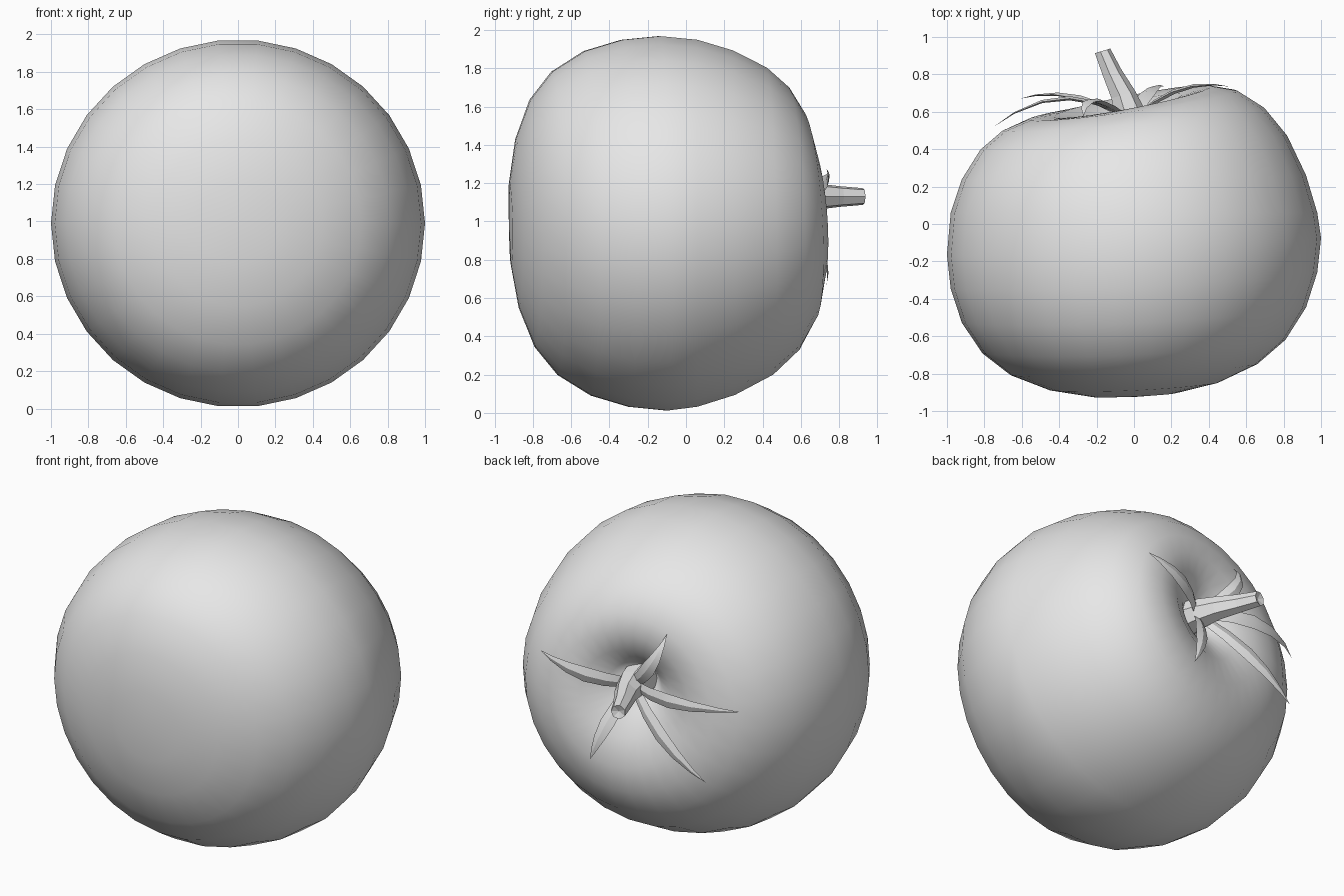
import bpy, bmesh, math
from mathutils import Vector

if "Cube" in bpy.data.objects:
    bpy.data.objects.remove(bpy.data.objects["Cube"], do_unlink=True)

gray = bpy.data.materials.new("light_gray")
gray.use_nodes = True
gray.diffuse_color = (0.8, 0.8, 0.8, 1)
gray.node_tree.nodes["Principled BSDF"].inputs["Base Color"].default_value = (0.8, 0.8, 0.8, 1)


def loft(name, rings, start=None, end=None, smooth=180):
    """Skin closed rings of points, closing each end with a pole point."""
    bm = bmesh.new()
    loops = [[bm.verts.new(p) for p in ring] for ring in rings]
    n = len(loops[0])
    for a, b in zip(loops, loops[1:]):
        for i in range(n):
            j = (i + 1) % n
            bm.faces.new((a[i], a[j], b[j], b[i]))
    for pole, loop in ((start, loops[0]), (end, loops[-1])):
        if pole is not None:
            v = bm.verts.new(pole)
            for i in range(n):
                bm.faces.new((v, loop[i], loop[(i + 1) % n]))
    bmesh.ops.recalc_face_normals(bm, faces=bm.faces)
    mesh = bpy.data.meshes.new(name)
    bm.to_mesh(mesh)
    bm.free()
    mesh.materials.append(gray)
    obj = bpy.data.objects.new(name, mesh)
    bpy.context.collection.objects.link(obj)
    bpy.ops.object.select_all(action='DESELECT')
    obj.select_set(True)
    bpy.context.view_layer.objects.active = obj
    if smooth:
        bpy.ops.object.shade_smooth_by_angle(angle=math.radians(smooth))
    return obj


# Fruit body: lathed about y, with a leaning, dimpled back
def body_point(r, y, phi):
    c, s = math.cos(phi), math.sin(phi)
    x, z = r * c, r * s
    if y > -0.12:
        lean = max(0, (y - 0.1) / 0.55) ** 1.5
        shift = (1 - r) ** 1.5
        return Vector((x - 0.02 * shift, y + lean * (0.08 * c - 0.035 * s),
                       0.99 + 0.983 * z + 0.15 * shift))
    return Vector((x, y + 0.045 * x - 0.02 * z + 0.04 * r * r * math.cos(2 * phi) * min(1, -y - 0.12),
                   0.99 + 0.983 * z))


profile = [(0.07, 0.47), (0.15, 0.54), (0.27, 0.62), (0.42, 0.655), (0.56, 0.635),
           (0.7, 0.56), (0.82, 0.435), (0.92, 0.25), (0.98, 0.06), (1, -0.12),
           (0.98, -0.31), (0.92, -0.5), (0.81, -0.67), (0.66, -0.79),
           (0.45, -0.875), (0.22, -0.917)]
sides = 30
rings = [[body_point(r, y, 2 * math.pi * i / sides) for i in range(sides)] for r, y in profile]
loft("fruit_body", rings, body_point(0, 0.45, 0), body_point(0, -0.925, 0))

# Stem: faceted, flared at the base, with a slightly hollow cut end
stem_path = [(0, 0.44, 1.13, 0.11), (-0.02, 0.57, 1.13, 0.09), (-0.06, 0.69, 1.13, 0.07),
             (-0.12, 0.81, 1.13, 0.055), (-0.17, 0.925, 1.13, 0.045)]
along = Vector((-0.3, 1, 0)).normalized()
side = along.cross(Vector((0, 0, 1)))
stem_rings = []
for x, y, z, r in stem_path:
    stem_rings.append([Vector((x, y, z)) + r * (side * math.cos(a) + Vector((0, 0, math.sin(a))))
                       for a in (2 * math.pi * k / 7 for k in range(7))])
loft("stem", stem_rings, None, Vector((-0.165, 0.91, 1.13)), smooth=0)


# Sepals: tapered leaves with a raised middle fold
def sepal(name, mid, tip, width):
    base, mid, tip = Vector((-0.01, 0.55, 1.13)), Vector(mid), Vector(tip)
    handle = 2 * mid - (base + tip) / 2
    leaf = []
    for t, w in ((0.05, 0.7), (0.25, 0.9), (0.45, 1), (0.65, 0.75), (0.85, 0.35)):
        p = base * (1 - t) ** 2 + handle * 2 * t * (1 - t) + tip * t * t
        d = ((handle - base) * (1 - t) + (tip - handle) * t).normalized()
        across = d.cross(Vector((0, 1, 0))).normalized()
        up = across.cross(d)
        half = w * width / 2
        leaf.append([p - across * half, p + up * half * 0.3,
                     p + across * half, p - up * half * 0.2])
    loft(name, leaf, base, tip, smooth=30)


sepal("sepal_left", (0.24, 0.715, 1.19), (0.51, 0.735, 1.27), 0.1)
sepal("sepal_upper", (-0.21, 0.66, 1.33), (-0.27, 0.575, 1.52), 0.09)
sepal("sepal_right", (-0.38, 0.67, 1.15), (-0.75, 0.52, 1.13), 0.09)
sepal("sepal_lower_right", (-0.32, 0.68, 0.9), (-0.61, 0.67, 0.7), 0.1)
sepal("sepal_lower", (0.08, 0.705, 0.88), (0.16, 0.735, 0.67), 0.09)
